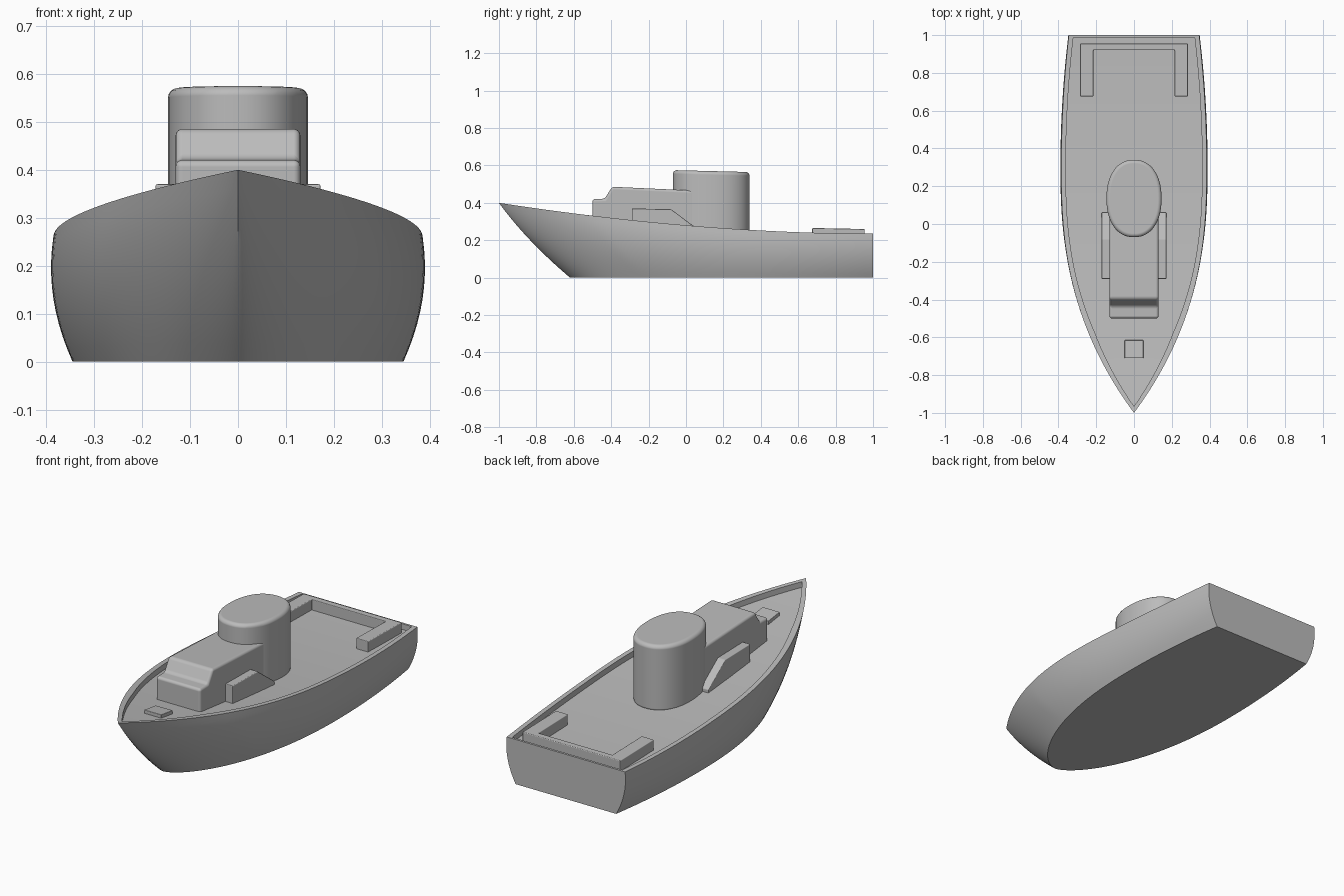
import bpy, bmesh, math
from mathutils import Vector

cube = bpy.data.objects.get("Cube")
if cube:
    bpy.data.objects.remove(cube, do_unlink=True)

grey = bpy.data.materials.new("hull grey")
grey.use_nodes = True
grey.diffuse_color = (0.5, 0.5, 0.5, 1)
grey.node_tree.nodes["Principled BSDF"].inputs["Base Color"].default_value = (0.5, 0.5, 0.5, 1)

RIM_DROP = 0.03


def finish(bm, name, bevel=0.0, angle=35):
    bmesh.ops.recalc_face_normals(bm, faces=bm.faces)
    mesh = bpy.data.meshes.new(name)
    bm.to_mesh(mesh)
    bm.free()
    mesh.materials.append(grey)
    obj = bpy.data.objects.new(name, mesh)
    bpy.context.collection.objects.link(obj)
    bpy.ops.object.select_all(action='DESELECT')
    obj.select_set(True)
    bpy.context.view_layer.objects.active = obj
    bpy.ops.object.shade_smooth_by_angle(angle=math.radians(angle))
    if bevel:
        mod = obj.modifiers.new("soft edges", 'BEVEL')
        mod.width = bevel
        mod.segments = 4
        mod.limit_method = 'ANGLE'
        mod.angle_limit = math.radians(25)
        mod.harden_normals = True
    return obj


def prism(name, points, offset, bevel=0.0):
    """Closed outline pushed along an offset."""
    bm = bmesh.new()
    face = bm.faces.new([bm.verts.new(p) for p in points])
    out = bmesh.ops.extrude_face_region(bm, geom=[face], use_keep_orig=True)
    bmesh.ops.translate(bm, vec=Vector(offset),
                        verts=[g for g in out["geom"] if isinstance(g, bmesh.types.BMVert)])
    return finish(bm, name, bevel)


# Hull lines, with s running from bow (0) to stern (1)
def sheer(y):
    return 0.235 + 0.165 * max(0, (1 - y) / 2) ** 1.87


def deck(y):
    return sheer(y) - RIM_DROP


def top_half(s):
    if s < 0.65:
        return 0.385 * (1 - (1 - s / 0.65) ** 2.5)
    return 0.385 - 0.04 * ((s - 0.65) / 0.35) ** 2


def bottom_half(s):
    if s < 0.6:
        return 0.345 * (1 - (1 - s / 0.6) ** 2.2) ** 0.625
    return 0.345 - 0.052 * ((s - 0.6) / 0.4) ** 2


def station(s, rows=10):
    """Half section: keel, side, rim, bulwark, deck centre."""
    y_low, y_top = -0.62 + 1.62 * s, -1 + 2 * s
    low, top, height = bottom_half(s), top_half(s), sheer(y_top)
    pts = [(0, y_low, 0)]
    for j in range(rows + 1):
        t = j / rows
        bulge = 0.08 * t * (1 - t) * min(1, s * 4)
        f = t + 0.24 * t * (1 - t)
        pts.append((low + (top - low) * t + bulge, y_low + (y_top - y_low) * f, height * t))
    y_in = -0.965 + 1.953 * s
    x_in = top - 0.024 * min(1, s * 5)
    pts += [(x_in, y_in, sheer(y_in)), (x_in, y_in, deck(y_in)), (0, y_in, deck(y_in))]
    return pts


# Hull with recessed deck and raised rim
bm = bmesh.new()
count = 56
grid = [[bm.verts.new(p) for p in station((i / count) ** 1.5)] for i in range(count + 1)]
for a, b in zip(grid, grid[1:]):
    for j in range(len(a) - 1):
        bm.faces.new((a[j], b[j], b[j + 1], a[j + 1]))
end = grid[-1]
edge, inner, floor, centre = end[-4:]
rim_mid = bm.verts.new((0, edge.co.y, edge.co.z))
inner_mid = bm.verts.new((0, inner.co.y, inner.co.z))
bm.faces.new(end[:-3] + [rim_mid])
bm.faces.new((edge, inner, inner_mid, rim_mid))
bm.faces.new((inner, floor, centre, inner_mid))
bmesh.ops.mirror(bm, geom=bm.verts[:] + bm.edges[:] + bm.faces[:], axis='X', merge_dist=0.0001)
bmesh.ops.remove_doubles(bm, verts=bm.verts, dist=0.0002)
bmesh.ops.dissolve_degenerate(bm, edges=bm.edges, dist=0.0001)
finish(bm, "hull")

# Oval wheelhouse with a slightly sloping roof
oval = []
for i in range(64):
    a = 2 * math.pi * i / 64
    c, s = math.cos(a), math.sin(a)
    x = 0.146 * math.copysign(abs(c) ** 0.9, c)
    y = 0.135 + 0.205 * math.copysign(abs(s) ** 0.9, s)
    oval.append((x, y, 0.224 - 0.025 * (y + 0.07)))
prism("wheelhouse", oval, (0, 0, 0.351), 0.02)

# Stepped forward cabin
cabin = [(-0.5, 0.24), (-0.5, 0.42), (-0.435, 0.422), (-0.395, 0.486), (0.04, 0.466), (0.04, 0.24)]
prism("forward_cabin", [(-0.13, y, z) for y, z in cabin], (0.26, 0, 0), 0.014)

# Side lockers with sloping rear ends
locker = [(-0.29, 0.24), (-0.29, 0.37), (-0.08, 0.366), (0.06, 0.262), (0.06, 0.24)]
for side, name in ((1, "left_locker"), (-1, "right_locker")):
    prism(name, [(side * 0.12, y, z) for y, z in locker], (side * 0.052, 0, 0), 0.004)

# U-shaped stern bench
half = [(0.285, 0.955), (0.285, 0.675), (0.215, 0.675), (0.215, 0.92)]
bench = half + [(-x, y) for x, y in reversed(half)]
prism("stern_bench", [(x, y, deck(y) - 0.01) for x, y in bench], (0, 0, 0.065), 0.004)

# Foredeck hatch
hatch = [(-0.05, -0.71), (0.05, -0.71), (0.05, -0.615), (-0.05, -0.615)]
prism("foredeck_hatch", [(x, y, deck(y) - 0.01) for x, y in hatch], (0, 0, 0.028), 0.003)
